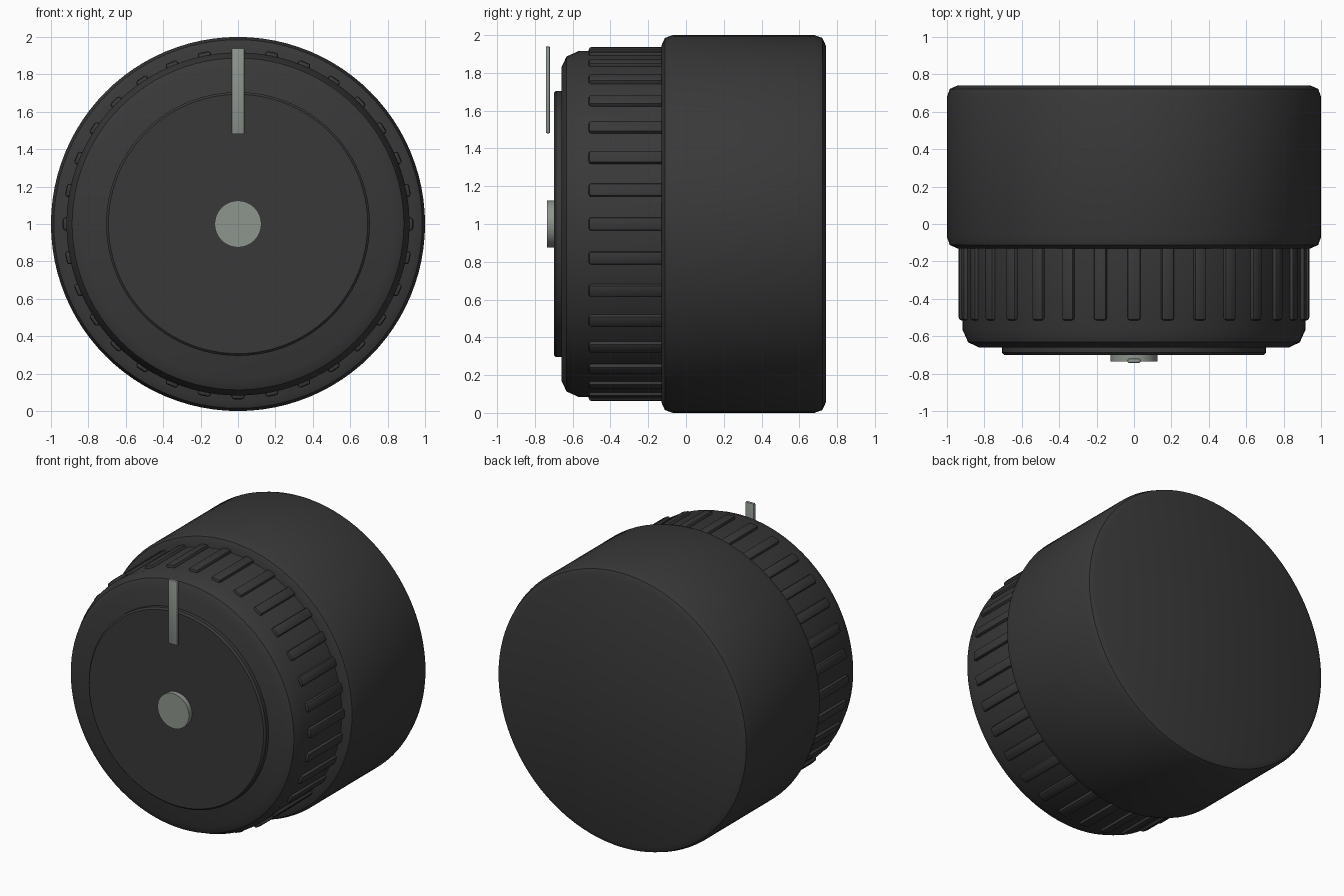
import bpy
import bmesh
from math import cos, sin, pi, radians
from mathutils import Matrix, Vector

if "Cube" in bpy.data.objects:
    bpy.data.objects.remove(bpy.data.objects["Cube"])

AXIS = Vector((0, 0, 1))  # the dial turns about a y-parallel line through here


def material(name, colour):
    mat = bpy.data.materials.new(name)
    mat.use_nodes = True
    mat.diffuse_color = colour
    mat.node_tree.nodes["Principled BSDF"].inputs["Base Color"].default_value = colour
    return mat


charcoal = material("charcoal", (0.04, 0.04, 0.04, 1))
pale_grey = material("pale grey", (0.27, 0.30, 0.27, 1))


def finish(name, bm, mat):
    bmesh.ops.recalc_face_normals(bm, faces=bm.faces)
    mesh = bpy.data.meshes.new(name)
    bm.to_mesh(mesh)
    bm.free()
    mesh.materials.append(mat)
    obj = bpy.data.objects.new(name, mesh)
    bpy.context.collection.objects.link(obj)
    bpy.ops.object.select_all(action="DESELECT")
    obj.select_set(True)
    bpy.context.view_layer.objects.active = obj
    bpy.ops.object.shade_smooth_by_angle(angle=radians(30))
    return obj


def turned(name, profile, mat, sides=96):
    """Closed solid turned about the dial axis from (radius, y) points."""
    bm = bmesh.new()
    rings = []
    for r, y in profile:
        angles = [2 * pi * i / sides for i in range(sides)]
        rings.append([bm.verts.new(AXIS + Vector((r * cos(a), y, r * sin(a)))) for a in angles])
    for low, high in zip(rings, rings[1:]):
        for i in range(sides):
            j = (i + 1) % sides
            bm.faces.new((low[i], low[j], high[j], high[i]))
    bm.faces.new(rings[0])
    bm.faces.new(rings[-1])
    return finish(name, bm, mat)


def add_block(bm, size, matrix, bevel):
    """Bevelled block added to bm."""
    scale = Matrix.Diagonal((*size, 1))
    verts = bmesh.ops.create_cube(bm, size=1, matrix=matrix @ scale)["verts"]
    edges = list({e for v in verts for e in v.link_edges})
    bmesh.ops.bevel(bm, geom=edges, offset=bevel, segments=2, profile=0.5, affect="EDGES")


# Wide rear body with rounded rims
turned("rear_body", [(0.945, -0.13), (0.985, -0.112), (1, -0.07),
                     (1, 0.68), (0.985, 0.722), (0.945, 0.74)], charcoal)

# Narrower grip ring with a softened front rim
turned("grip_ring", [(0.83, -0.66), (0.887, -0.632), (0.917, -0.565), (0.917, -0.1)], charcoal)

# Raised front disc
turned("face_disc", [(0.693, -0.7), (0.705, -0.688), (0.705, -0.64)], charcoal)

# Centre button
turned("centre_button", [(0.125, -0.735), (0.125, -0.69)], pale_grey, sides=48)

# Ribs around the grip
RIBS = 32
bm = bmesh.new()
for i in range(RIBS):
    turn = Matrix.Translation(AXIS) @ Matrix.Rotation(2 * pi * i / RIBS, 4, "Y")
    add_block(bm, (0.06, 0.42, 0.07), turn @ Matrix.Translation((0.907, -0.305, 0)), 0.014)
finish("grip_ribs", bm, charcoal)

# Pointer bar standing just clear of the face
bm = bmesh.new()
add_block(bm, (0.068, 0.022, 0.46), Matrix.Translation((0, -0.731, 1.71)), 0.006)
finish("pointer", bm, pale_grey)
